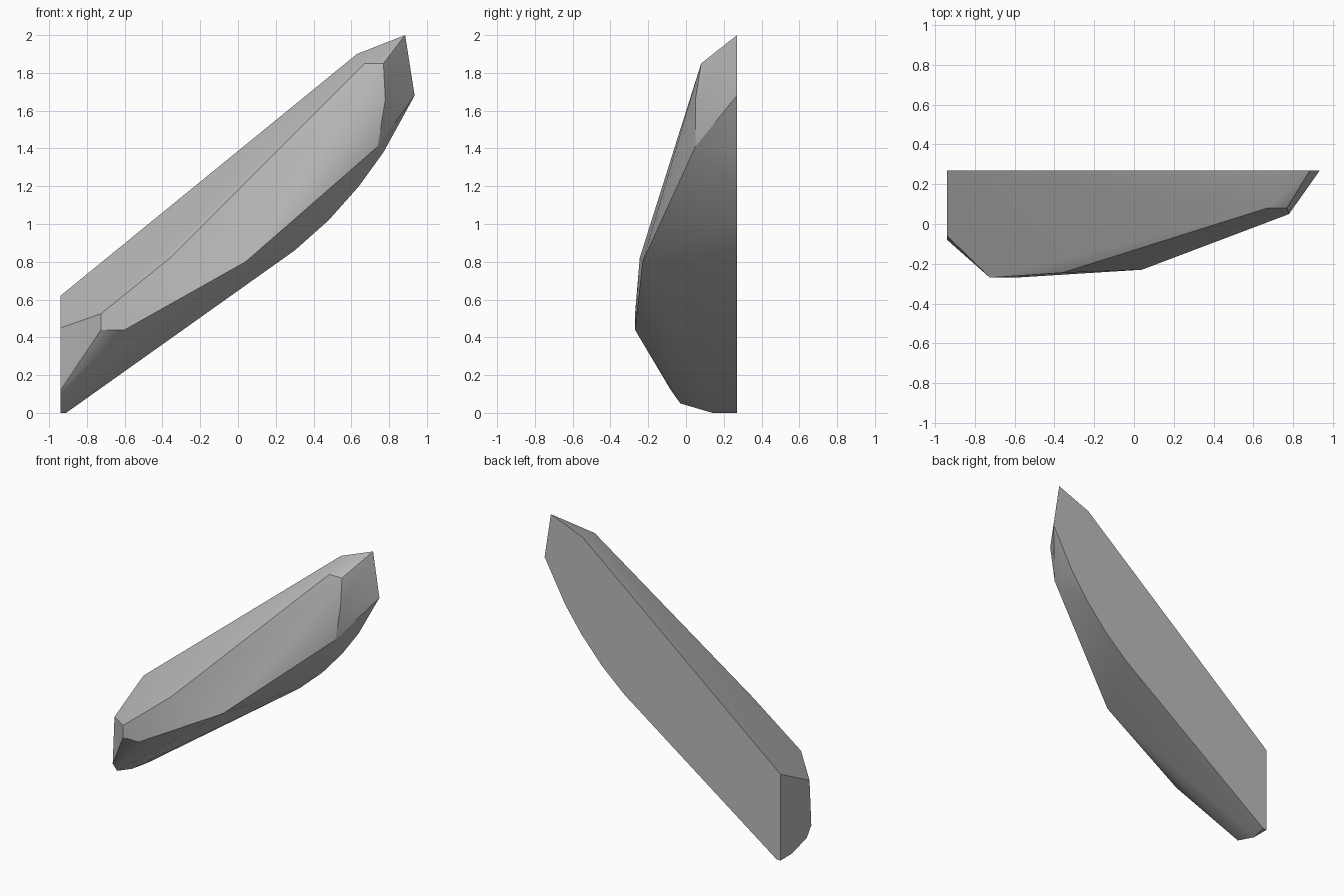
import bpy
import bmesh

if "Cube" in bpy.data.objects:
    bpy.data.objects.remove(bpy.data.objects["Cube"], do_unlink=True)

grey = bpy.data.materials.new("stone grey")
grey.use_nodes = True
colour = (0.5, 0.5, 0.5, 1)
grey.diffuse_color = colour
grey.node_tree.nodes["Principled BSDF"].inputs["Base Color"].default_value = colour

# Flat back outline (x, z)
BACK = 0.27
back_outline = [(-0.94, 0), (-0.94, 0.62), (0.63, 1.9), (0.885, 2), (0.935, 1.68),
                (0.77, 1.38), (0.64, 1.2), (0.48, 1.02), (0.3, 0.86), (-0.91, 0)]

# Cut left end, below the top bevel
left_end = [(-0.94, -0.06, 0.45), (-0.94, -0.08, 0.12),
            (-0.94, -0.03, 0.05), (-0.94, 0.14, 0)]

# Bulging front ridge corners
front_ridge = [(-0.725, -0.27, 0.525), (-0.725, -0.27, 0.44), (-0.6, -0.27, 0.44),
               (-0.36, -0.245, 0.82), (0.04, -0.23, 0.8), (0.74, 0.05, 1.41),
               (0.78, 0.05, 1.66), (0.67, 0.08, 1.85), (0.77, 0.08, 1.85)]

# Faceted shard wrapped around the corners
bm = bmesh.new()
for corner in [(x, BACK, z) for x, z in back_outline] + left_end + front_ridge:
    bm.verts.new(corner)
hull = bmesh.ops.convex_hull(bm, input=bm.verts)
loose = [v for v in bm.verts if not v.link_faces]
bmesh.ops.delete(bm, geom=loose, context='VERTS')
bmesh.ops.dissolve_limit(bm, angle_limit=0.01, verts=bm.verts, edges=bm.edges)
bmesh.ops.recalc_face_normals(bm, faces=bm.faces)

mesh = bpy.data.meshes.new("rock_shard")
bm.to_mesh(mesh)
bm.free()
mesh.materials.append(grey)
shard = bpy.data.objects.new("rock_shard", mesh)
bpy.context.collection.objects.link(shard)

# Soft shading with crisp bevel edges
bpy.ops.object.select_all(action='DESELECT')
shard.select_set(True)
bpy.context.view_layer.objects.active = shard
bpy.ops.object.shade_smooth_by_angle(angle=0.52)
